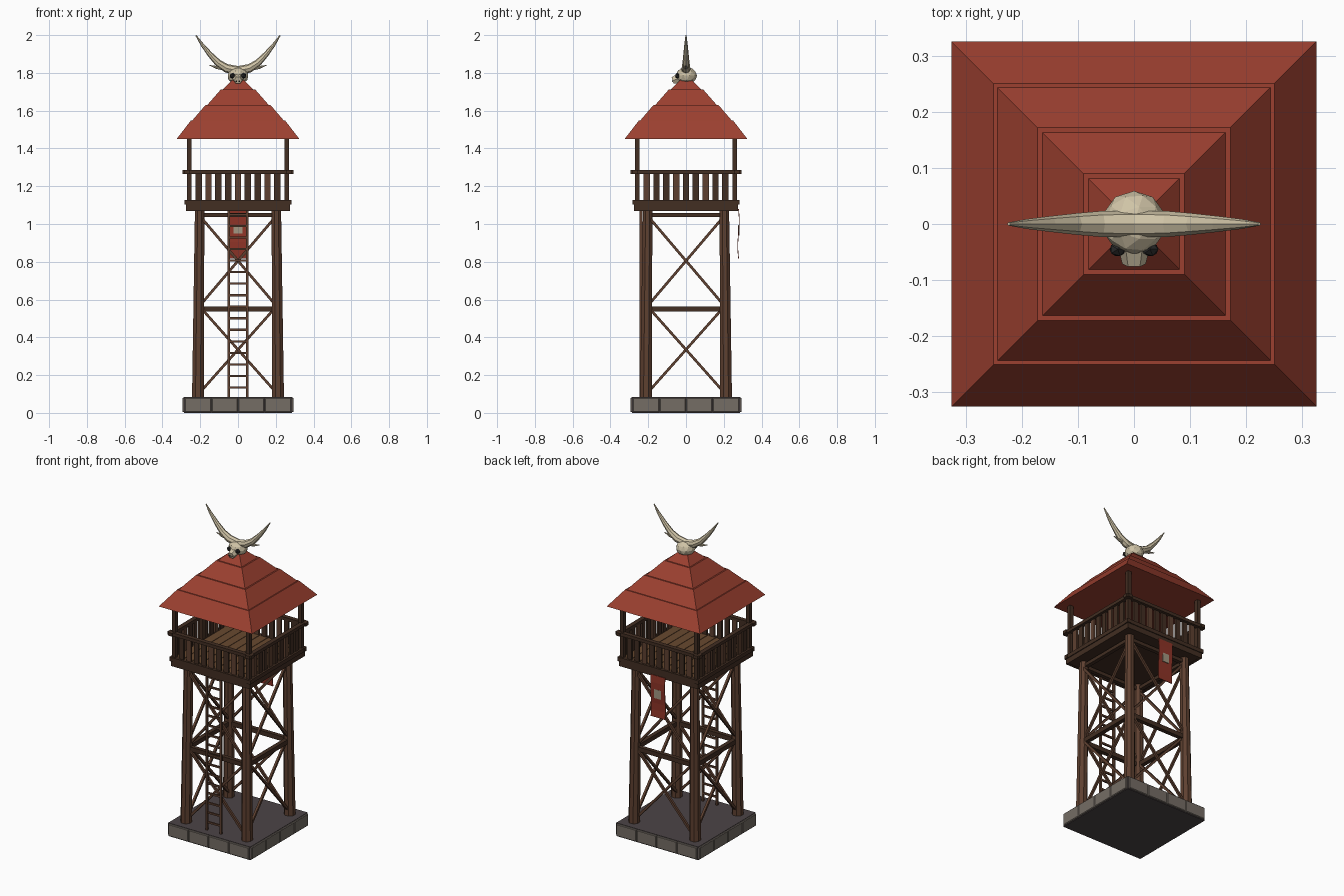
import bpy, bmesh, math
from mathutils import Matrix, Vector

cube = bpy.data.objects.get("Cube")
if cube:
    bpy.data.objects.remove(cube)


def material(name, hex_code):
    def linear(c):
        return c / 12.92 if c <= 0.04045 else ((c + 0.055) / 1.055) ** 2.4
    rgb = [linear(int(hex_code[i:i + 2], 16) / 255) for i in (0, 2, 4)]
    mat = bpy.data.materials.new(name)
    mat.use_nodes = True
    mat.diffuse_color = (*rgb, 1)
    bsdf = mat.node_tree.nodes["Principled BSDF"]
    bsdf.inputs["Base Color"].default_value = (*rgb, 1)
    bsdf.inputs["Roughness"].default_value = 0.9
    return mat


wood = material("brown wood", "5E4030")
dark_wood = material("dark wood", "422E22")
plank_wood = material("plank wood", "68492F")
roof_red = material("roof red", "9C4030")
flag_red = material("flag red", "8E3427")
stone = material("grey stone", "756D65")
slab_grey = material("dark slab", "4C4446")
bone = material("bone", "CFC3A6")
black = material("socket black", "2A2A2A")
emblem_tan = material("emblem tan", "A39782")


def finish(name, bm, mat, turn=0):
    """Store a bmesh as an object, turned by quarter turns about z."""
    bm.transform(Matrix.Rotation(turn * math.pi / 2, 4, 'Z'))
    mesh = bpy.data.meshes.new(name)
    bm.to_mesh(mesh)
    bm.free()
    mesh.materials.append(mat)
    obj = bpy.data.objects.new(name, mesh)
    bpy.context.collection.objects.link(obj)
    return obj


def box(name, size, loc, mat, turn=0, bevel=0):
    bm = bmesh.new()
    bmesh.ops.create_cube(bm, size=1)
    bm.transform(Matrix.Translation(loc) @ Matrix.Diagonal((*size, 1)))
    if bevel:
        bmesh.ops.bevel(bm, geom=bm.edges[:], offset=bevel, segments=1, affect='EDGES')
    return finish(name, bm, mat, turn)


def rod(name, start, end, r1, r2, mat, sides=8, turn=0):
    a, b = Vector(start), Vector(end)
    bm = bmesh.new()
    bmesh.ops.create_cone(bm, cap_ends=True, segments=sides, radius1=r1, radius2=r2,
                          depth=(b - a).length)
    bm.transform(Matrix.Rotation(math.pi / sides, 4, 'Z'))
    aim = (b - a).to_track_quat('Z', 'Y').to_matrix().to_4x4()
    bm.transform(Matrix.Translation((a + b) / 2) @ aim)
    return finish(name, bm, mat, turn)


def ball(name, loc, scale, mat, detail):
    bm = bmesh.new()
    bmesh.ops.create_icosphere(bm, subdivisions=detail, radius=1)
    bm.transform(Matrix.Translation(loc) @ Matrix.Diagonal((*scale, 1)))
    return finish(name, bm, mat)


def horn(name, points, radii):
    """Tapered bone tube along a path in the x-z plane."""
    bm = bmesh.new()
    sides, rings = 8, []
    pts = [Vector((x, 0, z)) for x, z in points]
    for i, (p, r) in enumerate(zip(pts, radii)):
        d = (pts[min(i + 1, len(pts) - 1)] - pts[max(i - 1, 0)]).normalized()
        across = Vector((-d.z, 0, d.x))
        angles = [2 * math.pi * k / sides for k in range(sides)]
        rings.append([bm.verts.new(p + r * (across * math.cos(t) + Vector((0, math.sin(t), 0))))
                      for t in angles])
    for low, high in zip(rings, rings[1:]):
        for k in range(sides):
            n = (k + 1) % sides
            bm.faces.new((low[k], low[n], high[n], high[k]))
    bm.faces.new(rings[0])
    bm.faces.new(rings[-1])
    bmesh.ops.recalc_face_normals(bm, faces=bm.faces[:])
    return finish(name, bm, bone)


# Stone base
box("base_slab", (0.57, 0.57, 0.083), (0, 0, 0.0415), slab_grey)
for turn in range(4):
    for i in range(4):
        box("base_stone", (0.139, 0.02, 0.077), (-0.2115 + i * 0.141, -0.284, 0.042), stone,
            turn, bevel=0.004)

# Tower frame, one side per quarter turn
for turn in range(4):
    rod("leg", (-0.212, -0.212, 0.08), (-0.203, -0.203, 1.08), 0.034, 0.027, wood, turn=turn)
    box("middle_beam", (0.39, 0.026, 0.028), (0, -0.207, 0.55), dark_wood, turn)
    box("upper_beam", (0.39, 0.024, 0.022), (0, -0.203, 1.048), dark_wood, turn)
    for low, high in ((0.11, 0.56), (0.57, 1.04)):
        for side in (-1, 1):
            y = -0.207 + side * 0.006
            rod("cross_brace", (-0.2 * side, y, low), (0.2 * side, y, high), 0.01, 0.01,
                wood, 4, turn)

# Ladder
for side in (-1, 1):
    box("ladder_rail", (0.012, 0.014, 0.99), (side * 0.049, -0.238, 0.58), wood)
for i in range(16):
    box("ladder_rung", (0.1, 0.01, 0.011), (0, -0.238, 0.135 + i * 0.061), wood)

# Platform deck
box("deck_frame", (0.53, 0.53, 0.045), (0, 0, 1.094), dark_wood)
for i in range(9):
    box("floor_plank", (0.054, 0.52, 0.012), ((i - 4) * 0.0575, 0, 1.12), plank_wood)

# Railing and roof posts
for turn in range(4):
    box("deck_fascia", (0.55, 0.016, 0.036), (0, -0.267, 1.088), dark_wood, turn)
    box("lower_rail", (0.565, 0.024, 0.024), (0, -0.268, 1.115), dark_wood, turn)
    box("top_rail", (0.585, 0.028, 0.02), (0, -0.27, 1.276), dark_wood, turn)
    box("roof_post", (0.024, 0.024, 0.39), (-0.258, -0.258, 1.27), dark_wood, turn)
    for i in range(9):
        box("railing_slat", (0.033, 0.012, 0.17), ((i - 4) * 0.052, -0.262, 1.185),
            wood if (i + turn) % 3 == 1 else dark_wood, turn)

# Stepped roof: lower half-width, upper half-width, bottom, top
for low, high, bottom, top in ((0.325, 0.25, 1.45, 1.547), (0.243, 0.172, 1.547, 1.63),
                               (0.163, 0.09, 1.63, 1.713), (0.081, 0.004, 1.713, 1.79)):
    root = math.sqrt(2)
    rod("roof_tier", (0, 0, bottom), (0, 0, top), low * root, high * root, roof_red, 4)

# Horned skull on the peak
ball("skull", (0, 0.002, 1.785), (0.057, 0.057, 0.046), bone, 2)
rod("snout", (0, -0.02, 1.775), (0, -0.071, 1.76), 0.034, 0.021, bone, 6)
for side in (-1, 1):
    ball("eye_socket", (side * 0.029, -0.045, 1.785), (0.016, 0.014, 0.016), black, 1)
    ball("nostril", (side * 0.008, -0.069, 1.757), (0.005, 0.005, 0.006), black, 1)
    path = [(0, 1.812), (0.06, 1.824), (0.105, 1.852), (0.15, 1.9), (0.19, 1.95), (0.223, 1.999)]
    horn("horn", [(side * x, z) for x, z in path], [0.024, 0.023, 0.019, 0.014, 0.009, 0.003])
    tine = [(0.07, 1.825), (0.11, 1.828), (0.15, 1.84)]
    horn("horn_tine", [(side * x, z) for x, z in tine], [0.012, 0.008, 0.002])

# Hanging flag on the back, gently waved
bm = bmesh.new()
bmesh.ops.create_grid(bm, x_segments=1, y_segments=6, size=0.5)
for v in bm.verts:
    drop = 0.5 - v.co.y
    v.co = (v.co.x * 0.1, 0.278 + 0.004 * math.sin(drop * 2 * math.pi), 1.08 - 0.262 * drop)
flag = finish("flag", bm, flag_red)
solid = flag.modifiers.new("thickness", 'SOLIDIFY')
solid.thickness = 0.004
solid.offset = 0
box("flag_emblem", (0.046, 0.008, 0.056), (0, 0.28, 0.967), emblem_tan)
